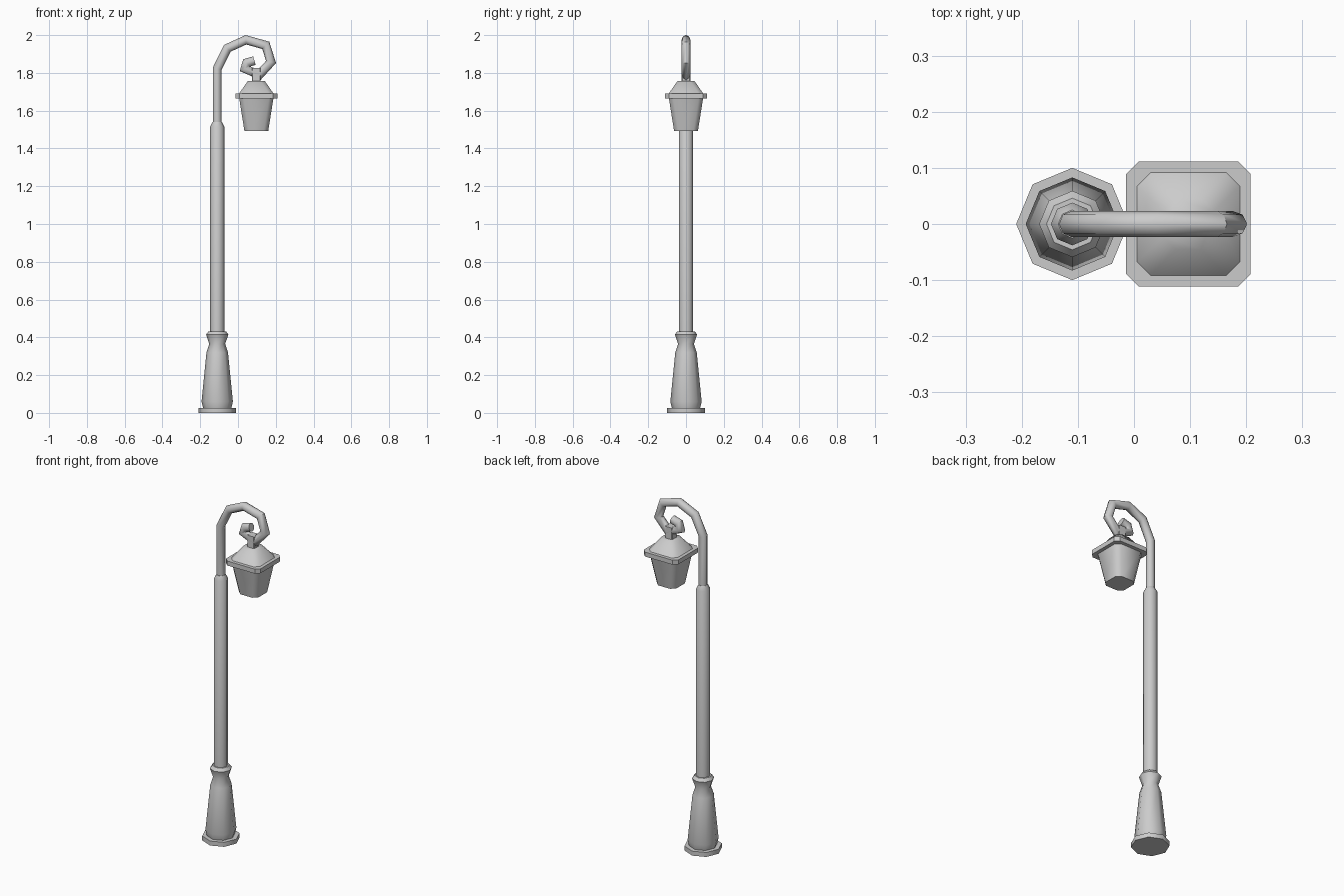
import bpy, bmesh, math
from mathutils import Vector

if "Cube" in bpy.data.objects:
    bpy.data.objects.remove(bpy.data.objects["Cube"])

SIDES = 8
POST_X, LAMP_X = -0.11, 0.097


def loft(name, rings, smooth_angle=50):
    """Skin a list of equal-length vertex rings and cap both ends."""
    bm = bmesh.new()
    vr = [[bm.verts.new(p) for p in ring] for ring in rings]
    n = len(vr[0])
    for a, b in zip(vr, vr[1:]):
        for i in range(n):
            j = (i + 1) % n
            bm.faces.new((a[i], a[j], b[j], b[i]))
    bm.faces.new(vr[0][::-1])
    bm.faces.new(vr[-1])
    bmesh.ops.recalc_face_normals(bm, faces=bm.faces[:])
    mesh = bpy.data.meshes.new(name)
    bm.to_mesh(mesh)
    bm.free()
    ob = bpy.data.objects.new(name, mesh)
    bpy.context.collection.objects.link(ob)
    bpy.ops.object.select_all(action='DESELECT')
    ob.select_set(True)
    bpy.context.view_layer.objects.active = ob
    bpy.ops.object.shade_smooth_by_angle(angle=math.radians(smooth_angle))
    return ob


def octagon(r, z):
    return [(POST_X + r * math.cos(i * math.tau / SIDES),
             r * math.sin(i * math.tau / SIDES), z) for i in range(SIDES)]


def cut_square(h, c, z):
    """Square of half-width h with corners cut by c."""
    k = h - c
    pts = [(h, -k), (h, k), (k, h), (-k, h), (-h, k), (-h, -k), (-k, -h), (k, -h)]
    return [(LAMP_X + x, y, z) for x, y in pts]


def sweep(name, path, r):
    """Mitred tube along a path in the xz plane."""
    pts = [Vector((x, 0, z)) for x, z in path]
    rings = []
    for i, p in enumerate(pts):
        d0 = (p - pts[i - 1]).normalized() if i else None
        d1 = (pts[i + 1] - p).normalized() if i < len(pts) - 1 else None
        d0, d1 = d0 or d1, d1 or d0
        t = (d0 + d1).normalized()
        side = Vector((t.z, 0, -t.x)) / max(t.dot(d0), 0.8)
        rings.append([p + side * r * math.cos(a) + Vector((0, r * math.sin(a), 0))
                      for a in (k * math.tau / SIDES for k in range(SIDES))])
    return loft(name, rings)


# Foot plate, flared base and post
loft("foot_plate", [octagon(0.10, 0), octagon(0.10, 0.026)])
loft("base", [octagon(r, z) for r, z in (
    (0.075, 0.026), (0.083, 0.06), (0.057, 0.32), (0.042, 0.365),
    (0.059, 0.415), (0.046, 0.432))])
loft("post", [octagon(r, z) for r, z in (
    (0.038, 0.40), (0.038, 1.515), (0.025, 1.54))])

# Curled arm
sweep("scroll_arm", [(POST_X, 1.53), (POST_X, 1.822), (-0.057, 1.93),
                     (0.042, 1.975), (0.147, 1.946), (0.175, 1.858),
                     (0.113, 1.79), (0.036, 1.822), (0.046, 1.853),
                     (0.087, 1.865)], 0.0235)

# Lantern: hanger, roof, rim and glass body
loft("hanger", [cut_square(0.023, 0.004, 1.75), cut_square(0.023, 0.004, 1.825)], 30)
loft("lantern_roof", [cut_square(0.093, 0.024, 1.688), cut_square(0.045, 0.022, 1.757)])
loft("lantern_rim", [cut_square(0.111, 0.022, 1.664), cut_square(0.111, 0.022, 1.69)], 30)
loft("lantern_body", [cut_square(0.063, 0.024, 1.492), cut_square(0.091, 0.024, 1.668)])
